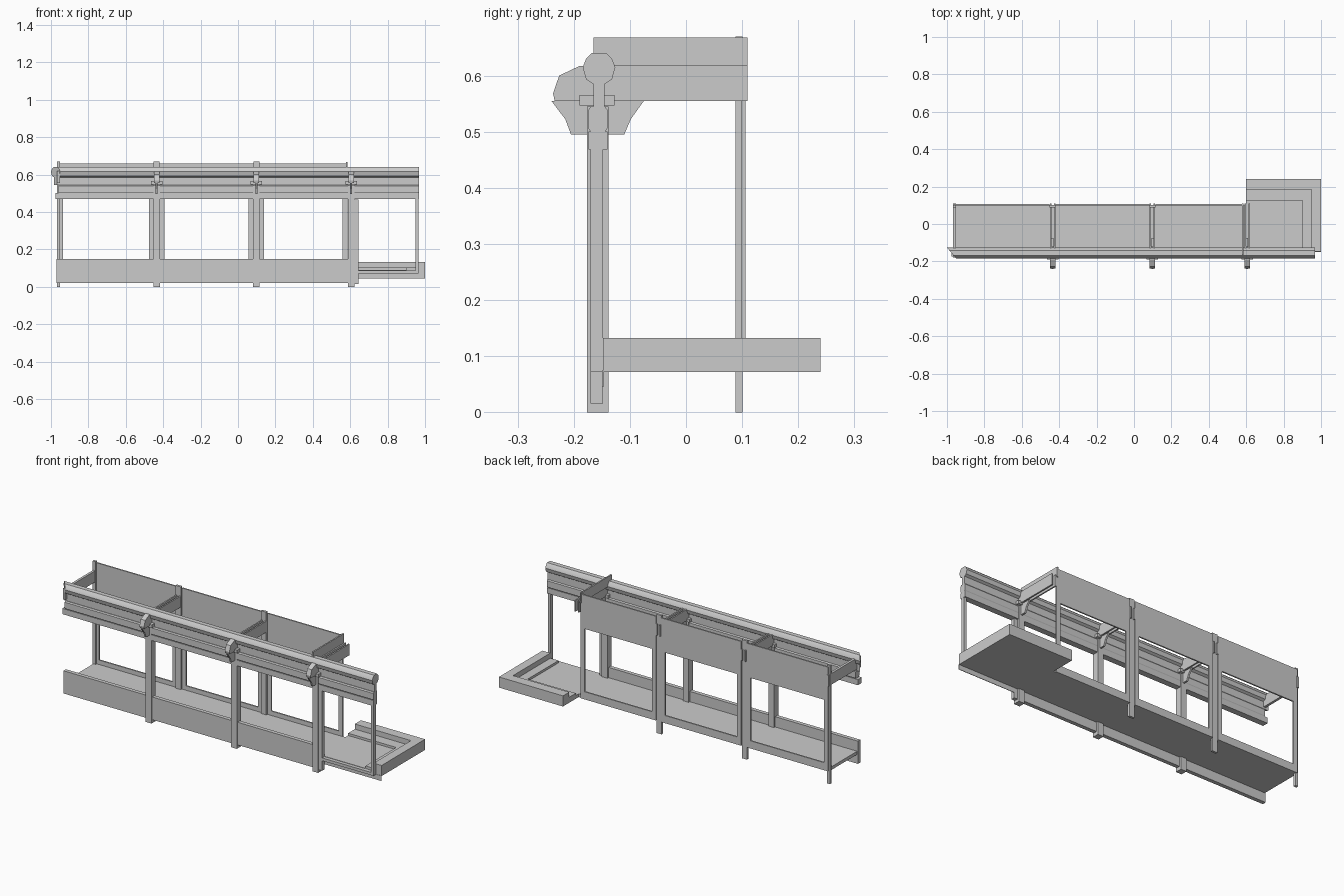
import bpy, bmesh

if "Cube" in bpy.data.objects:
    bpy.data.objects.remove(bpy.data.objects["Cube"])

POSTS = [-0.435, 0.098, 0.605]
Y_FRONT = (-0.170, -0.148)


def prism(name, pts, lo, hi, axis='x', smooth=False):
    """Extrude a closed profile: (y,z) along x, or (x,y) along z."""
    bm = bmesh.new()

    def co(p, t):
        return (t, p[0], p[1]) if axis == 'x' else (p[0], p[1], t)
    a = [bm.verts.new(co(p, lo)) for p in pts]
    b = [bm.verts.new(co(p, hi)) for p in pts]
    bm.faces.new(a)
    bm.faces.new(b[::-1])
    n = len(pts)
    for i in range(n):
        bm.faces.new((a[i], b[i], b[(i + 1) % n], a[(i + 1) % n]))
    bmesh.ops.recalc_face_normals(bm, faces=bm.faces)
    me = bpy.data.meshes.new(name)
    bm.to_mesh(me)
    bm.free()
    ob = bpy.data.objects.new(name, me)
    bpy.context.collection.objects.link(ob)
    if smooth:
        bpy.ops.object.select_all(action='DESELECT')
        ob.select_set(True)
        bpy.context.view_layer.objects.active = ob
        bpy.ops.object.shade_smooth_by_angle()
    return ob


def box(name, x, y, z):
    return prism(name, [(y[0], z[0]), (y[1], z[0]), (y[1], z[1]), (y[0], z[1])], *x)


def mirrored(half, cy):
    """Close a half profile of (offset, z) points about y = cy."""
    return [(cy + d, z) for d, z in half] + [(cy - d, z) for d, z in reversed(half)]


# Floor and stepped corner platform
box("floor", (-0.965, 0.90), (-0.15, 0.10), (0.072, 0.09))
box("platform_floor", (0.60, 0.90), (0.10, 0.125), (0.072, 0.09))


def corner(name, xi, xo, yi, yo, top):
    pts = [(0.60, yi), (xi, yi), (xi, -0.148), (xo, -0.148), (xo, yo), (0.60, yo)]
    prism(name, pts, 0.072, top, 'z')


corner("platform_step", 0.90, 0.95, 0.125, 0.185, 0.103)
corner("platform_rim", 0.95, 1.00, 0.185, 0.24, 0.132)
box("platform_skirt", (0.645, 1.0), (-0.150, -0.147), (0.045, 0.074))

# Front lower board, doorway and posts
box("front_board", (-0.97, 0.645), Y_FRONT, (0.02, 0.148))
box("door_jamb", (0.615, 0.645), Y_FRONT, (0.016, 0.467))
box("door_sill", (0.645, 0.965), Y_FRONT, (0.072, 0.088))
box("corner_post", (0.95, 0.966), Y_FRONT, (0.088, 0.47))
for x in POSTS:
    box("front_post", (x - 0.018, x + 0.018), (-0.176, -0.138), (0.0, 0.545))

# Long front beams and rail
box("front_beam", (-0.975, 0.967), (-0.174, -0.140), (0.468, 0.50))
prism("upper_beam", mirrored([(0.013, 0.50), (0.017, 0.506), (0.017, 0.539), (0.012, 0.545)], -0.157),
      -0.96, 0.967, smooth=True)
rail_half = [(0.010, 0.545), (0.010, 0.585), (0.023, 0.593), (0.029, 0.615),
             (0.023, 0.630), (0.013, 0.640)]
rail = prism("rail", mirrored(rail_half, -0.155), -1.0, 0.967, smooth=True)
# mitred left end
for v in rail.data.vertices:
    if v.co.x < 0:
        v.co.x = -1.0 + 0.85 * max(0, -0.126 - v.co.y)

# Brackets under the rail
corbel = [(-0.24, 0.555), (-0.075, 0.555), (-0.098, 0.523), (-0.11, 0.495),
          (-0.205, 0.495), (-0.215, 0.522)]
nose = [(-0.234, 0.555), (-0.237, 0.568), (-0.226, 0.60), (-0.19, 0.617),
        (-0.12, 0.617), (-0.12, 0.555)]
for x in POSTS:
    prism("corbel", corbel, x - 0.005, x + 0.005)
    prism("beam_nose", nose, x - 0.014, x + 0.014)
    box("rail_seat", (x - 0.03, x + 0.03), (-0.19, -0.127), (0.547, 0.565))
    # paired cross beams
    for s in (-1, 1):
        box("cross_beam", (x + s * 0.011 - 0.004, x + s * 0.011 + 0.004), (-0.13, 0.11), (0.555, 0.618))
box("end_cross_beam", (-0.967, -0.953), (-0.18, 0.11), (0.555, 0.618))
box("end_upper_board", (0.578, 0.586), (-0.165, 0.11), (0.612, 0.668))

# Back posts
for x, w in ((-0.96, 0.009), (POSTS[0], 0.016), (POSTS[1], 0.016)):
    box("back_post", (x - w, x + w), (0.088, 0.101), (0.0, 0.67))

# Back panels with window frames
edges = [(-0.96, -0.451), (-0.419, 0.082), (0.114, 0.585)]
for a, b in edges:
    box("back_panel", (a, b), (0.098, 0.106), (0.47, 0.66))
    box("window_sill", (a, b), (0.098, 0.106), (0.072, 0.115))
    for lo in (a, b - 0.025):
        box("window_stile", (lo, lo + 0.025), (0.098, 0.106), (0.115, 0.47))
